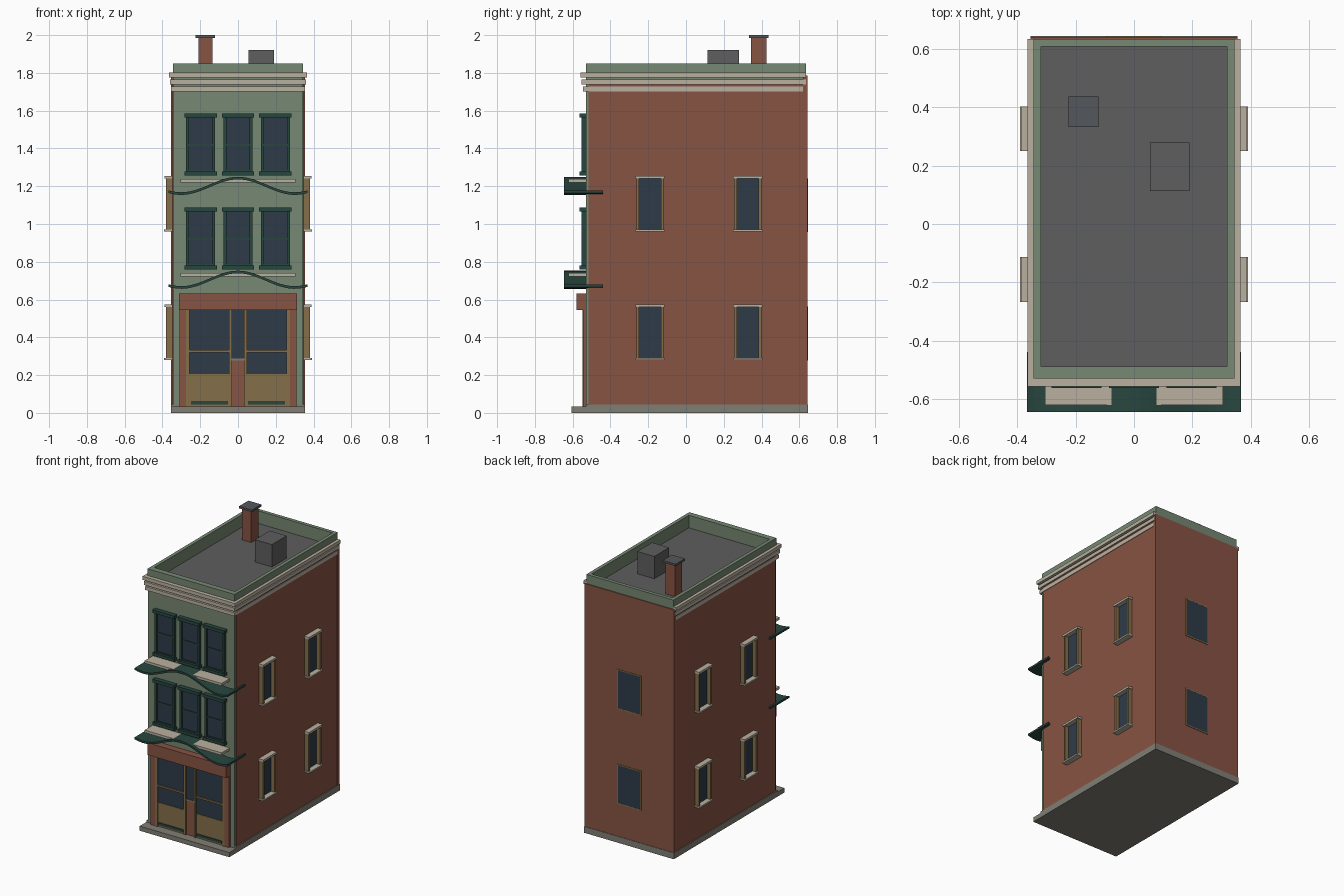
import bpy, bmesh, math

cube = bpy.data.objects.get("Cube")
if cube:
    bpy.data.objects.remove(cube, do_unlink=True)


def material(name, rgb):
    lin = [((c / 255 + 0.055) / 1.055) ** 2.4 for c in rgb] + [1]
    m = bpy.data.materials.new(name)
    m.use_nodes = True
    m.diffuse_color = lin
    m.node_tree.nodes["Principled BSDF"].inputs["Base Color"].default_value = lin
    return m


BRICK = material("red brick", (135, 83, 67))
GREEN = material("sage green", (118, 136, 115))
CREAM = material("cream stone", (186, 177, 160))
GLASS = material("window glass", (46, 59, 72))
DARK = material("dark green paint", (40, 70, 63))
WOOD = material("brown wood", (132, 110, 74))
ROOF = material("roof grey", (94, 94, 94))
STONE = material("base stone", (128, 126, 117))
SLATE = material("chimney slate", (84, 87, 92))


def finish(name, bm, mat):
    bmesh.ops.recalc_face_normals(bm, faces=bm.faces)
    me = bpy.data.meshes.new(name)
    bm.to_mesh(me)
    bm.free()
    me.materials.append(mat)
    ob = bpy.data.objects.new(name, me)
    bpy.context.scene.collection.objects.link(ob)
    return ob


def boxes(name, mat, *bounds, mirror=False):
    """One object from boxes given as ((x0, x1), (y0, y1), (z0, z1))."""
    bm = bmesh.new()
    every = list(bounds)
    if mirror:
        every += [((-b[0][1], -b[0][0]), b[1], b[2]) for b in bounds]
    for b in every:
        for v in bmesh.ops.create_cube(bm, size=1)["verts"]:
            v.co = [(lo + hi) / 2 + c * (hi - lo) for c, (lo, hi) in zip(v.co, b)]
    return finish(name, bm, mat)


def wide(w):
    return (-w, w)


# Base and walls
boxes("base", STONE, (wide(.355), (-.53, .645), (0, .045)))
boxes("front_step", STONE, (wide(.355), (-.606, -.52), (0, .033)))
boxes("brick_walls", BRICK, (wide(.35), (-.515, .63), (.04, 1.755)))
boxes("back_wall", BRICK, (wide(.355), (.62, .642), (.045, 1.785)))
boxes("front_facade", GREEN, (wide(.343), (-.53, -.51), (.04, 1.8)))

# Roof, parapet and stepped cornice
boxes("roof", ROOF, (wide(.33), (-.5, .62), (1.74, 1.76)))
WALL = (1.7, 1.85)
boxes("parapet", GREEN,
      (wide(.345), (-.53, -.49), WALL), (wide(.345), (.61, .636), WALL),
      ((.32, .345), (-.49, .61), WALL), ((-.345, -.32), (-.49, .61), WALL))
for i in range(3):
    z, out = 1.702 + i * .037, i * .006
    band = (z, z + .025)
    boxes(f"cornice_band_{i + 1}", CREAM,
          (wide(.354 + out), (-.546 - out, -.52), band),
          ((.34, .354 + out), (-.525, .636), band),
          ((-.354 - out, -.34), (-.525, .636), band))

# Rooftop pieces
boxes("chimney", BRICK, ((-.21, -.136), (.343, .427), (1.75, 1.987)))
boxes("chimney_cap", SLATE, ((-.225, -.122), (.333, .438), (1.985, 2)))
boxes("roof_hatch", ROOF, ((.055, .19), (.113, .28), (1.75, 1.92)))

# Side and back windows
for level, z in (("lower", .28), ("upper", .96)):
    mid = (z + .01, z + .285)
    for place, y in (("front", -.19), ("rear", .327)):
        tag = f"{level}_{place}"
        boxes(f"side_glass_{tag}", GLASS,
              ((.345, .354), (y - .06, y + .06), mid), mirror=True)
        boxes(f"side_frame_{tag}", WOOD,
              ((.345, .382), (y - .072, y - .058), mid),
              ((.345, .382), (y + .058, y + .072), mid), mirror=True)
        boxes(f"side_lintel_and_sill_{tag}", CREAM,
              ((.345, .391), (y - .077, y + .077), (z, z + .011)),
              ((.345, .388), (y - .077, y + .077), (z + .28, z + .295)), mirror=True)
    boxes(f"back_glass_{level}", GLASS, (wide(.088), (.63, .645), (z + .005, z + .275)))
    boxes(f"back_frame_{level}", WOOD,
          (wide(.095), (.63, .6455), (z - .003, z + .005)),
          (wide(.095), (.63, .6455), (z + .275, z + .282)),
          ((.088, .095), (.63, .6455), (z, z + .28)),
          ((-.095, -.088), (.63, .6455), (z, z + .28)))


# Wavy canopy: a swept sheet with a central crest
def canopy(name, z):
    bm = bmesh.new()
    steps, half, thick = 32, .367, .014
    xs = [half * (2 * i / steps - 1) for i in range(steps + 1)]
    top = [(x, z + .041 * math.cos(math.pi * x / .3)) for x in xs]
    loop = top + [(x, h - thick) for x, h in reversed(top)]
    face = bm.faces.new([bm.verts.new((x, -.645, h)) for x, h in loop])
    new = bmesh.ops.extrude_face_region(bm, geom=[face])["geom"]
    bmesh.ops.translate(bm, vec=(0, .205, 0),
                        verts=[g for g in new if isinstance(g, bmesh.types.BMVert)])
    return finish(name, bm, DARK)


# Front windows and canopies on both upper floors
for level, z in (("second_floor", .76), ("third_floor", 1.257)):
    for side, x in (("right", -.198), ("middle", 0), ("left", .198)):
        tag = f"{level}_{side}"

        def span(a, b):
            return (x + a, x + b)
        boxes(f"front_glass_{tag}", GLASS,
              (span(-.066, .066), (-.54, -.525), (z + .015, z + .31)))
        boxes(f"front_frame_{tag}", DARK,
              (span(-.077, -.062), (-.553, -.525), (z + .01, z + .315)),
              (span(.062, .077), (-.553, -.525), (z + .01, z + .315)),
              (span(-.086, .086), (-.563, -.525), (z + .306, z + .328)),
              (span(-.086, .086), (-.563, -.525), (z, z + .02)),
              (span(-.065, .065), (-.546, -.525), (z + .157, z + .167)),
              (span(-.065, .065), (-.546, -.525), (z + .02, z + .028)))
    canopy(f"canopy_{level}", z - .048)
    boxes(f"ledge_{level}", CREAM, (wide(.305), (-.622, -.52), (z - .038, z - .02)))

# Shopfront
boxes("shop_header", BRICK, (wide(.312), (-.58, -.52), (.545, .632)))
boxes("shop_pilasters", BRICK, ((.275, .31), (-.545, -.52), (.033, .55)), mirror=True)
boxes("shop_center_pier", BRICK, (wide(.036), (-.536, -.52), (.033, .28)))
boxes("shop_center_sill", STONE, (wide(.036), (-.54, -.52), (.278, .288)))
boxes("shop_center_glass", GLASS, (wide(.034), (-.535, -.52), (.288, .55)))
boxes("shop_door_glass", GLASS, ((.045, .26), (-.537, -.52), (.2, .55)), mirror=True)
boxes("shop_door_panel", WOOD, ((.045, .26), (-.54, -.52), (.033, .205)), mirror=True)
boxes("shop_door_frame", WOOD,
      ((.033, .048), (-.547, -.52), (.033, .55)),
      ((.256, .275), (-.547, -.52), (.033, .55)),
      ((.045, .26), (-.545, -.52), (.32, .332)), mirror=True)
boxes("shop_kick_plate", DARK, ((.052, .25), (-.546, -.53), (.045, .063)), mirror=True)
